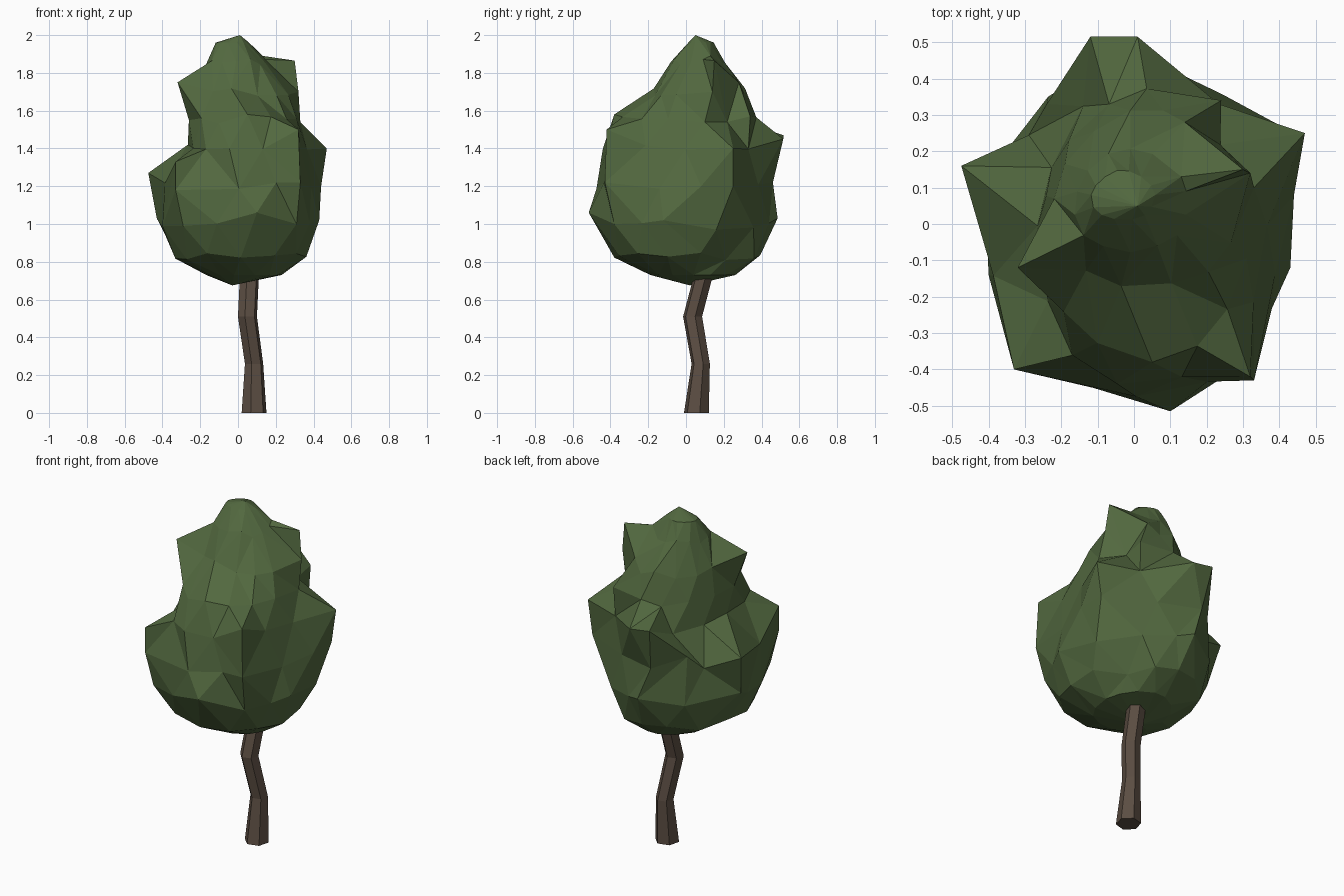
import bpy, bmesh, math, random
from mathutils import Vector

if "Cube" in bpy.data.objects:
    bpy.data.objects.remove(bpy.data.objects["Cube"])

random.seed(4)


def material(name, rgb):
    m = bpy.data.materials.new(name)
    m.diffuse_color = (*rgb, 1)
    m.use_nodes = True
    m.node_tree.nodes["Principled BSDF"].inputs["Base Color"].default_value = m.diffuse_color
    return m


def add_object(name, bm, mat):
    bmesh.ops.recalc_face_normals(bm, faces=bm.faces)
    me = bpy.data.meshes.new(name)
    bm.to_mesh(me)
    bm.free()
    me.materials.append(mat)
    ob = bpy.data.objects.new(name, me)
    bpy.context.collection.objects.link(ob)


def skin(bm, rings):
    """Bridge a stack of vertex rings with quads."""
    n = len(rings[0])
    for a, b in zip(rings, rings[1:]):
        for i in range(n):
            j = (i + 1) % n
            bm.faces.new((a[i], a[j], b[j], b[i]))


def spow(v, p):
    return math.copysign(abs(v) ** p, v)


# Trunk: crooked six-sided tube (x, y, z, radius)
bm = bmesh.new()
path = [(0.085, 0.055, 0, 0.068), (0.085, 0.078, 0.26, 0.05),
        (0.05, 0.035, 0.51, 0.052), (0.06, 0.09, 0.72, 0.052), (0.06, 0.1, 0.85, 0.045)]
rings = []
for x, y, z, r in path:
    angles = [math.radians(15 + 60 * k) for k in range(6)]
    rings.append([bm.verts.new((x + r * math.cos(a), y + r * math.sin(a), z)) for a in angles])
skin(bm, rings)
bm.faces.new(rings[0])
bm.faces.new(rings[-1])
add_object("trunk", bm, material("bark brown", (0.105, 0.075, 0.055)))

# Crown: stacked faceted rings (z, x min, x max, y min, y max)
levels = [(0.73, -0.17, 0.24, -0.20, 0.28), (0.83, -0.35, 0.38, -0.39, 0.41),
          (1.00, -0.42, 0.42, -0.48, 0.48), (1.20, -0.41, 0.42, -0.49, 0.46),
          (1.40, -0.28, 0.37, -0.45, 0.44), (1.55, -0.25, 0.32, -0.37, 0.39),
          (1.70, -0.22, 0.29, -0.18, 0.32), (1.86, -0.17, 0.15, -0.08, 0.21),
          (1.96, -0.12, 0.06, 0.01, 0.15)]
SIDES = 14
bm = bmesh.new()
rings = []
for k, (z, x0, x1, y0, y1) in enumerate(levels):
    ring = []
    for i in range(SIDES):
        a = 2 * math.pi * (i + 0.5 * (k % 2)) / SIDES
        p = 1.15 if math.sin(a) > 0 else 0.85
        u, v = spow(math.cos(a), p), spow(math.sin(a), p)
        s = random.uniform(0.94, 1.0)
        cx, cy, hx, hy = (x0 + x1) / 2, (y0 + y1) / 2, (x1 - x0) / 2, (y1 - y0) / 2
        dz = random.uniform(-0.02, 0.02) if 0 < k < 8 else 0
        ring.append(bm.verts.new((cx + hx * u * s, cy + hy * v * s, z + dz)))
    rings.append(ring)
skin(bm, rings)
for ring, tip in ((rings[0], (-0.03, 0.02, 0.675)), (rings[-1], (0.01, 0.05, 2.0))):
    c = bm.verts.new(tip)
    for i in range(SIDES):
        bm.faces.new((ring[i], ring[(i + 1) % SIDES], c))

# Jutting leaf clumps: pull the nearest free vertex out to each tip, then to its lower ridge
tips = [(0.47, 0.25, 1.40), (-0.475, 0.16, 1.27), (-0.32, -0.12, 1.75), (0.30, 0.15, 1.865),
        (0.32, -0.42, 1.50), (-0.33, -0.40, 1.33), (-0.12, 0.515, 1.47), (0.01, 0.515, 1.45),
        (0.10, -0.515, 1.06), (0.24, 0.34, 1.57), (0.05, -0.38, 1.58), (0.14, 0.28, 1.75),
        (0.44, 0.25, 1.20), (0.40, 0.16, 0.97), (0.44, 0.08, 1.20), (0.43, -0.12, 1.02),
        (0.33, -0.43, 1.22), (0.31, -0.38, 1.0), (-0.33, -0.40, 1.18), (-0.29, -0.38, 0.99),
        (-0.43, 0.10, 1.03), (-0.26, -0.08, 1.55), (0.32, 0.14, 1.70), (0.33, 0.10, 1.54),
        (-0.24, 0.33, 1.28), (-0.09, 0.46, 1.22), (0.13, 0.13, 1.89), (-0.02, 0.485, 1.03),
        (-0.40, -0.14, 0.99), (0.22, 0.21, 0.81)]
free = set(v for r in rings for v in r)
for tip in map(Vector, tips):
    v = min(free, key=lambda q: (q.co - tip).length)
    free.discard(v)
    v.co = tip
bmesh.ops.triangulate(bm, faces=bm.faces[:], quad_method='SHORT_EDGE')
add_object("crown", bm, material("leaf green", (0.085, 0.14, 0.05)))
